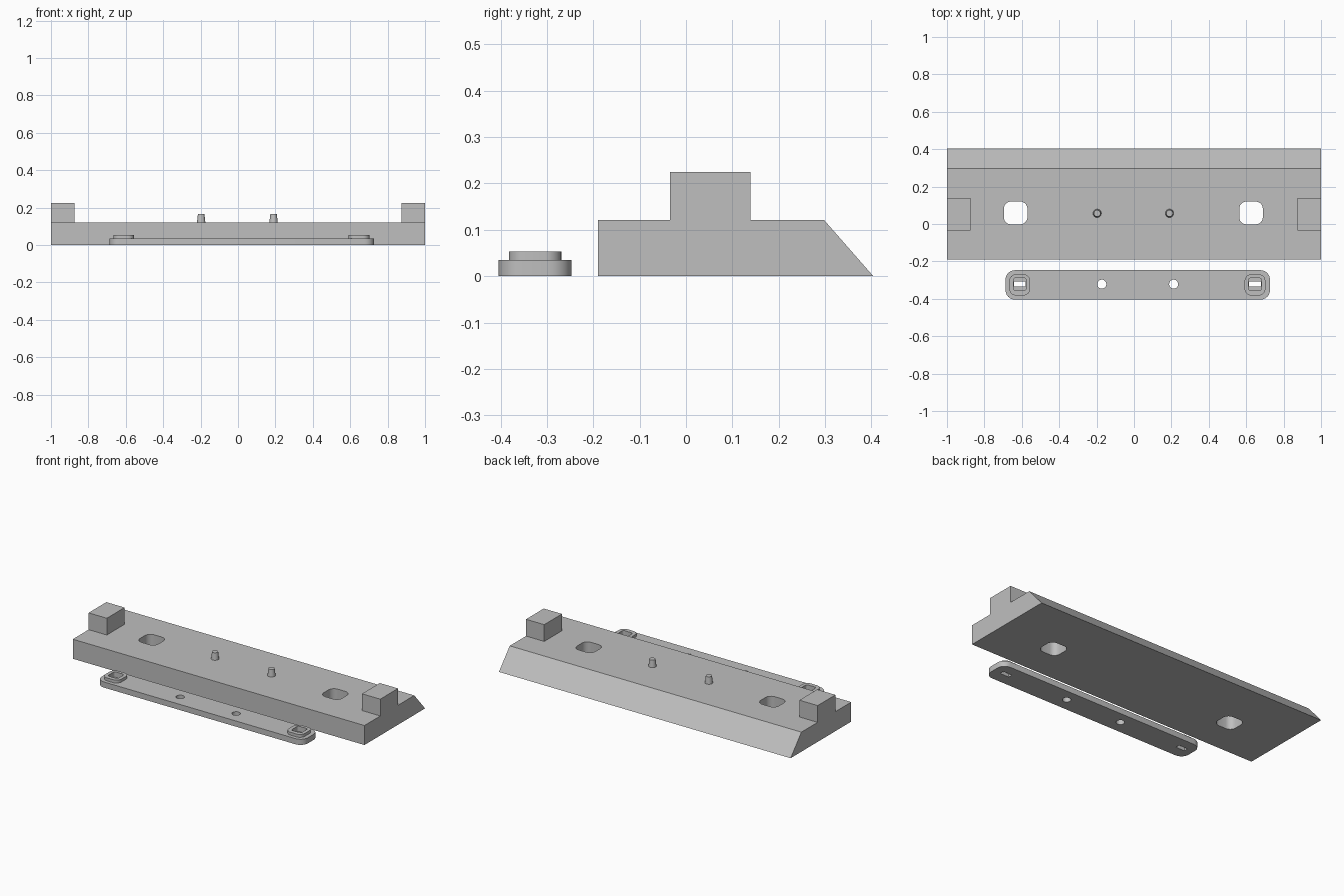
import bpy, bmesh, math

if "Cube" in bpy.data.objects:
    bpy.data.objects.remove(bpy.data.objects["Cube"])

grey = bpy.data.materials.new("plain grey")
grey.diffuse_color = (0.52, 0.52, 0.52, 1)
grey.use_nodes = True
grey.node_tree.nodes["Principled BSDF"].inputs["Base Color"].default_value = grey.diffuse_color


def rounded(cx, cy, w, d, r, n=6):
    """Outline of a rounded rectangle, counter-clockwise."""
    pts = []
    for i, (sx, sy) in enumerate([(1, 1), (-1, 1), (-1, -1), (1, -1)]):
        for k in range(n + 1):
            a = math.pi / 2 * (i + k / n)
            pts.append((cx + sx * (w / 2 - r) + r * math.cos(a),
                        cy + sy * (d / 2 - r) + r * math.sin(a)))
    return pts


def circle(cx, cy, r, n=32):
    return [(cx + r * math.cos(2 * math.pi * i / n),
             cy + r * math.sin(2 * math.pi * i / n)) for i in range(n)]


def rect(cx, cy, w, d):
    return [(cx + sx * w / 2, cy + sy * d / 2)
            for sx, sy in [(1, 1), (-1, 1), (-1, -1), (1, -1)]]


def extrude(name, pts, lo, hi, axis="z"):
    """Extrude an outline along z, or a (y, z) profile along x."""
    place = (lambda p, h: (p[0], p[1], h)) if axis == "z" else (lambda p, h: (h, p[0], p[1]))
    bm = bmesh.new()
    low = [bm.verts.new(place(p, lo)) for p in pts]
    top = [bm.verts.new(place(p, hi)) for p in pts]
    bm.faces.new(low[::-1])
    bm.faces.new(top)
    for i in range(len(pts)):
        j = (i + 1) % len(pts)
        bm.faces.new((low[i], low[j], top[j], top[i]))
    bmesh.ops.recalc_face_normals(bm, faces=bm.faces)
    me = bpy.data.meshes.new(name)
    bm.to_mesh(me)
    bm.free()
    me.materials.append(grey)
    ob = bpy.data.objects.new(name, me)
    bpy.context.collection.objects.link(ob)
    return ob


def boolean(ob, other, op="DIFFERENCE"):
    """Apply a boolean and remove the helper."""
    mod = ob.modifiers.new("cut", "BOOLEAN")
    mod.operation, mod.object, mod.solver = op, other, "EXACT"
    bpy.context.view_layer.objects.active = ob
    bpy.ops.object.modifier_apply(modifier=mod.name)
    bpy.data.objects.remove(other)


def smooth(ob):
    bpy.ops.object.select_all(action="DESELECT")
    ob.select_set(True)
    bpy.context.view_layer.objects.active = ob
    bpy.ops.object.shade_smooth_by_angle(angle=math.radians(30))


# Base bar with sloped back edge
base = extrude("base_bar", [(-0.19, 0), (0.404, 0), (0.298, 0.121), (-0.19, 0.121)], -1, 1, "x")

# Raised end blocks, flush with the bar ends
for lo, hi in [(-1, -0.875), (0.875, 1)]:
    boolean(base, extrude("end_block", [(-0.035, 0), (0.139, 0), (0.139, 0.225), (-0.035, 0.225)],
                          lo, hi, "x"), "UNION")

# Rounded through holes in the bar
for x in (-0.633, 0.626):
    boolean(base, extrude("bar_hole", rounded(x, 0.059, 0.126, 0.122, 0.038), -0.1, 0.3))
smooth(base)

# Tapered locating pegs
for i, x in enumerate((-0.197, 0.190)):
    bpy.ops.mesh.primitive_cone_add(vertices=32, radius1=0.023, radius2=0.0175, depth=0.05,
                                    location=(x, 0.057, 0.14))
    peg = bpy.context.object
    peg.name = f"peg_{i + 1}"
    peg.data.materials.append(grey)
    smooth(peg)

# Separate clip strip with raised pads, pockets, slots and peg holes
strip = extrude("clip_strip", rounded(0.020, -0.3255, 1.414, 0.157, 0.05), 0, 0.035)
pads = (-0.611, 0.647)
for x in pads:
    boolean(strip, extrude("pad", rounded(x, -0.3255, 0.111, 0.113, 0.035), 0.01, 0.053), "UNION")
for x in pads:
    boolean(strip, extrude("pocket", rounded(x, -0.3225, 0.068, 0.068, 0.012), 0.02, 0.1))
    boolean(strip, extrude("slot", rect(x, -0.321, 0.062, 0.027), -0.1, 0.1))
for x in (-0.172, 0.212):
    boolean(strip, extrude("peg_hole", circle(x, -0.3215, 0.024), -0.1, 0.1))
smooth(strip)
